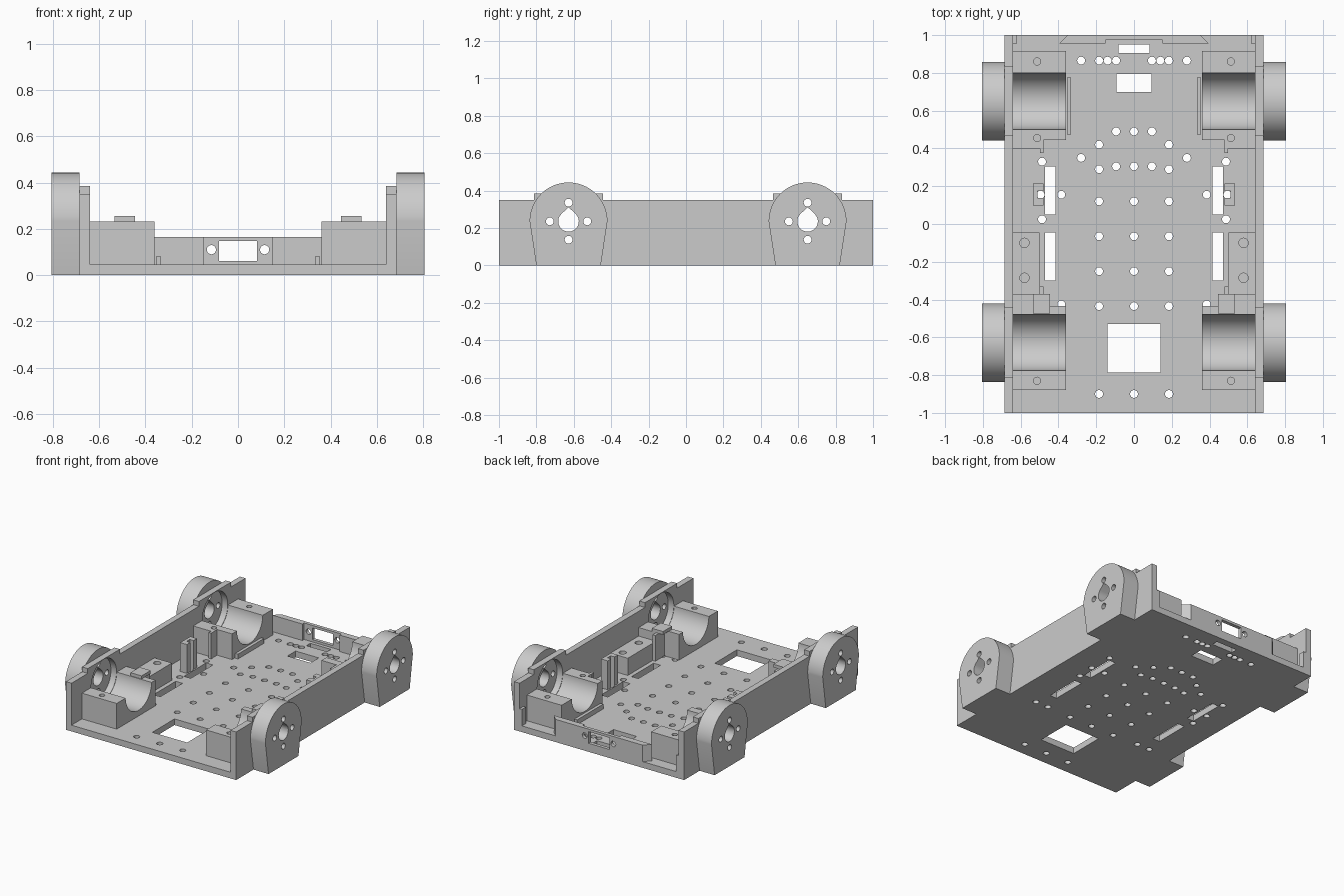
import bpy, bmesh, math

cube = bpy.data.objects.get("Cube")
if cube:
    bpy.data.objects.remove(cube)

grey = bpy.data.materials.new("light_grey_plastic")
grey.use_nodes = True
colour = (0.6, 0.6, 0.6, 1)
grey.diffuse_color = colour
grey.node_tree.nodes["Principled BSDF"].inputs["Base Color"].default_value = colour


def place(axis, u, v, w):
    """Put profile point (u, v) at depth w along the axis."""
    return {"x": (w, u, v), "y": (u, w, v), "z": (u, v, w)}[axis]


def circle(u, v, r, n=24):
    return [(u + r * math.cos(2 * math.pi * i / n),
             v + r * math.sin(2 * math.pi * i / n)) for i in range(n)]


def rect(u0, u1, v0, v1):
    return [(u0, v0), (u1, v0), (u1, v1), (u0, v1)]


def solid(name, profiles, axis, lo, hi):
    """Extrude a list of profiles along an axis into one object."""
    bm = bmesh.new()
    for profile in profiles:
        face = bm.faces.new([bm.verts.new(place(axis, u, v, lo)) for u, v in profile])
        new = bmesh.ops.extrude_face_region(bm, geom=[face])["geom"]
        shift = place(axis, 0, 0, hi - lo)
        bmesh.ops.translate(bm, vec=shift, verts=[g for g in new if isinstance(g, bmesh.types.BMVert)])
    bmesh.ops.recalc_face_normals(bm, faces=bm.faces)
    mesh = bpy.data.meshes.new(name)
    bm.to_mesh(mesh)
    bm.free()
    mesh.materials.append(grey)
    obj = bpy.data.objects.new(name, mesh)
    bpy.context.collection.objects.link(obj)
    return obj


def box(name, x0, x1, y0, y1, z0, z1):
    return solid(name, [rect(x0, x1, y0, y1)], "z", z0, z1)


def activate(obj):
    bpy.ops.object.select_all(action="DESELECT")
    obj.select_set(True)
    bpy.context.view_layer.objects.active = obj


def cut(obj, profiles, axis, lo, hi):
    cutter = solid("cutter", profiles, axis, lo, hi)
    cutter.hide_render = True
    mod = obj.modifiers.new("cut", "BOOLEAN")
    mod.operation, mod.solver, mod.object = "DIFFERENCE", "EXACT", cutter
    activate(obj)
    bpy.ops.object.modifier_apply(modifier=mod.name)
    bpy.data.objects.remove(cutter)


def mirror(obj):
    obj.modifiers.new("mirror", "MIRROR").use_mirror_merge = False


def smooth(obj):
    activate(obj)
    bpy.ops.object.shade_smooth_by_angle(angle=math.radians(30))


FLOOR, AXLE, WALL_IN, WALL_OUT = 0.045, 0.235, 0.64, 0.685
wheels = {"front": -0.628, "back": 0.65}

# Floor plate with windows and side slots
floor = box("floor_plate", -WALL_OUT, WALL_OUT, -1, 1, 0, FLOOR)
cut(floor, [rect(-0.14, 0.14, -0.785, -0.53),
            rect(-0.093, 0.093, 0.70, 0.795),
            rect(-0.083, 0.083, 0.905, 0.95)], "z", -0.1, 0.1)
for y in (-0.30, 0.05):
    cut(floor, [rect(-0.47, -0.415, y, y + 0.255),
                rect(0.415, 0.47, y, y + 0.255)], "z", -0.1, 0.1)

# Screw holes in the floor, row by row
rows = {0.865: (0.095, 0.14, 0.185, 0.28), 0.49: (0, 0.095), 0.42: (0.185,),
        0.35: (0.28,), 0.33: (0.487,), 0.305: (0, 0.095), 0.29: (0.185,),
        0.155: (0.385, 0.495), 0.12: (0, 0.185), 0.025: (0.487,),
        -0.065: (0, 0.185), -0.25: (0, 0.185), -0.435: (0, 0.185),
        -0.425: (0.385, 0.487), -0.90: (0, 0.185)}
for y, xs in rows.items():
    holes = [circle(x, y, 0.021, 16) for x in {s * x for x in xs for s in (1, -1)}]
    cut(floor, holes, "z", -0.1, 0.1)
smooth(floor)


def axle_holes(y):
    """Teardrop shaft hole ringed by four screw holes."""
    r = 0.055
    drop = [(y + r * math.cos(a), AXLE + r * math.sin(a))
            for a in (math.radians(135 + i * 270 / 20) for i in range(21))]
    drop.append((y, AXLE + 0.076))
    screws = [circle(y + dy, AXLE + dz, 0.021, 16)
              for dy, dz in ((0.1, 0), (-0.1, 0), (0, 0.1), (0, -0.098))]
    return [drop] + screws


# Side walls with raised tabs and a round motor opening beside each wheel
outline = [(-1, 0), (1, 0), (1, 0.35)]
for y in (wheels["back"], wheels["front"]):
    outline += [(y + 0.185, 0.35), (y + 0.185, 0.385), (y - 0.185, 0.385), (y - 0.185, 0.35)]
outline.append((-1, 0.35))
walls = solid("side_walls", [outline], "x", WALL_IN, WALL_OUT)
cut(walls, [circle(y, AXLE, 0.146, 64) for y in wheels.values()], "x", 0.5, 0.8)
smooth(walls)
mirror(walls)

# Outer wheel housings, rounded on top and tapering to the base
for end, y in wheels.items():
    r = 0.208
    arch = [(y + r * math.cos(math.pi * i / 40), AXLE + r * math.sin(math.pi * i / 40))
            for i in range(41)]
    arch += [(y - 0.172, 0), (y + 0.172, 0)]
    housing = solid(end + "_wheel_housings", [arch], "x", WALL_OUT, 0.806)
    cut(housing, axle_holes(y), "x", 0.6, 0.9)
    smooth(housing)
    mirror(housing)

# Motor cradles with a half-round trough and screw holes on the rims
spans = {"front": (-0.88, -0.435, (-0.83,)), "back": (0.445, 0.915, (0.455, 0.86))}
for end, (y0, y1, screws) in spans.items():
    if end == "back":
        plan = [(0.36, y0), (0.48, y0), (0.48, 0.40), (WALL_IN, 0.40), (WALL_IN, y1), (0.36, y1)]
    else:
        plan = [(0.36, y0), (WALL_IN, y0), (WALL_IN, -0.37), (0.50, -0.37), (0.50, y1), (0.36, y1)]
    cradle = solid(end + "_motor_cradles", [plan], "z", FLOOR, 0.232)
    cut(cradle, [circle(wheels[end], AXLE, 0.149, 64)], "x", 0.3, WALL_IN + 0.02)
    cut(cradle, [circle(0.513, y, 0.019, 16) for y in screws], "z", 0.12, 0.3)
    smooth(cradle)
    mirror(cradle)

# Raised clamp blocks behind the front cradles, and small guide ribs
mirror(box("clamp_blocks", 0.444, 0.534, -0.474, -0.37, 0.232, 0.255))
mirror(box("front_guide_ribs", 0.478, 0.50, -0.435, -0.33, FLOOR, 0.232))
mirror(box("back_guide_ribs", 0.478, 0.498, 0.375, 0.40, FLOOR, 0.232))
mirror(box("low_cradle_ribs", 0.333, 0.355, 0.475, 0.775, FLOOR, 0.08))

# Switch mounts along the walls
mount = box("side_mounts", 0.50, WALL_IN, -0.37, -0.045, FLOOR, 0.17)
cut(mount, [circle(0.58, y, 0.025, 20) for y in (-0.10, -0.285)], "z", 0.08, 0.3)
smooth(mount)
mirror(mount)

# Split posts with a vertical slot facing inwards
post = box("split_posts", 0.48, 0.534, 0.098, 0.214, FLOOR, 0.255)
cut(post, [rect(0.46, 0.51, 0.138, 0.174)], "z", 0.0, 0.3)
mirror(post)

# Back wall with slanted ends, inner recess, window and two screw holes
plan = [(-0.35, 1), (-0.395, 0.955), (-0.15, 0.955), (-0.15, 0.975),
        (0.15, 0.975), (0.15, 0.955), (0.395, 0.955), (0.35, 1)]
back = solid("back_wall", [plan], "z", FLOOR, 0.165)
cut(back, [rect(-0.083, 0.083, 0.062, 0.147),
           circle(-0.115, 0.11, 0.02, 16), circle(0.115, 0.11, 0.02, 16)], "y", 0.9, 1.1)
smooth(back)
mirror(box("back_corner_posts", 0.62, WALL_IN, 0.955, 1, FLOOR, 0.165))
